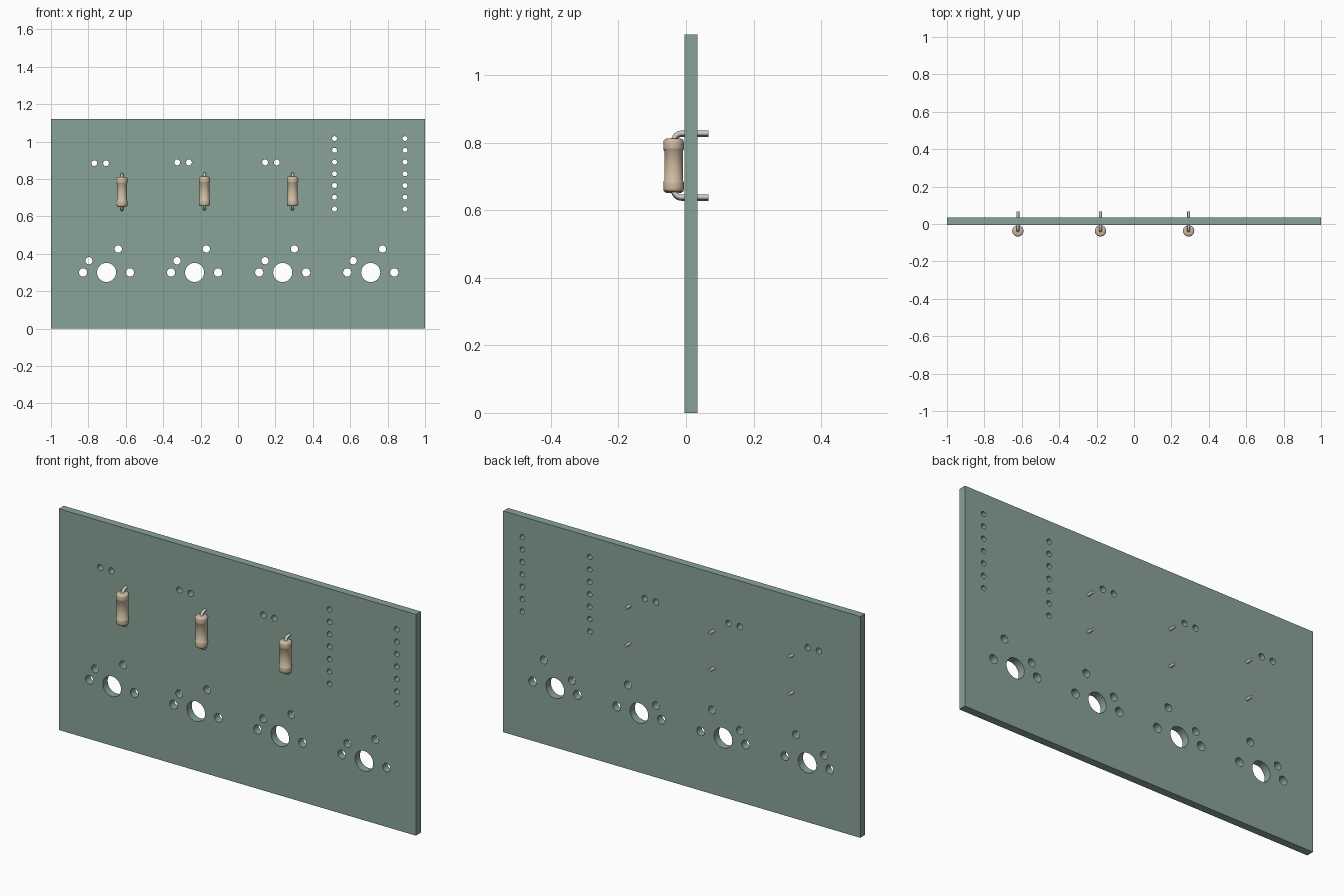
import bpy, bmesh
from math import pi, sin, cos, radians
from mathutils import Matrix, Vector

if "Cube" in bpy.data.objects:
    bpy.data.objects.remove(bpy.data.objects["Cube"])

MM = 2 / 80.9          # model units per millimetre of real board
PITCH = 19.05 * MM     # spacing between key positions
GRID = 2.54 * MM       # spacing between pins
FRONT, BACK, HEIGHT = -0.005, 0.034, 1.12


def material(name, rgb):
    m = bpy.data.materials.new(name)
    m.diffuse_color = (*rgb, 1)
    m.use_nodes = True
    m.node_tree.nodes["Principled BSDF"].inputs["Base Color"].default_value = m.diffuse_color
    return m


green = material("board_green", (0.25, 0.37, 0.31))
tan = material("ceramic_tan", (0.62, 0.50, 0.36))


def mesh_object(name, bm, mat=None):
    bmesh.ops.recalc_face_normals(bm, faces=bm.faces)
    me = bpy.data.meshes.new(name)
    bm.to_mesh(me)
    bm.free()
    ob = bpy.data.objects.new(name, me)
    bpy.context.collection.objects.link(ob)
    if mat:
        me.materials.append(mat)
    return ob


def activate(ob):
    bpy.ops.object.select_all(action='DESELECT')
    ob.select_set(True)
    bpy.context.view_layer.objects.active = ob


def smooth(ob, angle=35):
    activate(ob)
    bpy.ops.object.shade_smooth_by_angle(angle=radians(angle))


# Hole layout: (x, z, radius)
holes = []
for i in range(4):                       # switch sockets
    cx, cz = -0.703 + i * PITCH, 0.30
    holes += [(cx, cz, 0.051),
              (cx - 2 * GRID, cz, 0.022), (cx + 2 * GRID, cz, 0.022),
              (cx - 1.5 * GRID, cz + GRID, 0.0195), (cx + GRID, cz + 2 * GRID, 0.0195)]
for x, z in ((-0.737, 0.884), (-0.294, 0.888), (0.176, 0.888)):   # pin pairs
    holes += [(x + s * GRID / 2, z, 0.0155) for s in (-1, 1)]
for x in (0.516, 0.893):                 # header rows
    holes += [(x, 0.639 + k * GRID, 0.013) for k in range(7)]

# Board with all holes cut through
bm = bmesh.new()
bmesh.ops.create_cube(bm, size=1, matrix=Matrix.Translation((0, (FRONT + BACK) / 2, HEIGHT / 2))
                      @ Matrix.Diagonal((2, BACK - FRONT, HEIGHT, 1)))
board = mesh_object("circuit_board", bm, green)

bm = bmesh.new()
for x, z, r in holes:
    bmesh.ops.create_cone(bm, cap_ends=True, segments=32, radius1=r, radius2=r, depth=0.2,
                          matrix=Matrix.Translation((x, 0, z)) @ Matrix.Rotation(pi / 2, 4, 'X'))
cutter = mesh_object("hole_cutter", bm, green)
cutter.hide_render = True
mod = board.modifiers.new("holes", 'BOOLEAN')
mod.operation, mod.solver, mod.object = 'DIFFERENCE', 'EXACT', cutter
activate(board)
bpy.ops.object.modifier_apply(modifier=mod.name)
bpy.data.objects.remove(cutter)
smooth(board)


# Resistor body: lathed profile, mirrored about its middle
def resistor_body(name, loc):
    half = [(0, 0.079), (0.020, 0.079), (0.025, 0.0775), (0.029, 0.074), (0.0302, 0.069),
            (0.0302, 0.050), (0.0295, 0.0475), (0.0272, 0.045)]
    profile = half + [(r, -z) for r, z in reversed(half)]
    bm = bmesh.new()
    vs = [bm.verts.new((r, 0, z)) for r, z in profile]
    es = [bm.edges.new(p) for p in zip(vs, vs[1:])]
    bmesh.ops.spin(bm, geom=vs + es, axis=(0, 0, 1), cent=(0, 0, 0), angle=2 * pi, steps=32)
    bmesh.ops.remove_doubles(bm, verts=bm.verts, dist=1e-5)
    ob = mesh_object(name, bm, tan)
    ob.location = loc
    smooth(ob, 50)


# Lead wire: one bent U running through the body and out of the back
def resistor_lead(name, loc):
    reach, bend, tip = 0.0945, 0.024, 0.067 - loc[1]
    top = [(tip, reach)]
    for k in range(9):
        a = pi / 2 * k / 8
        top.append((bend - bend * sin(a), reach - bend + bend * cos(a)))
    path = top + [(y, -z) for y, z in reversed(top)]
    cu = bpy.data.curves.new(name, 'CURVE')
    cu.dimensions = '3D'
    cu.bevel_depth, cu.bevel_resolution, cu.use_fill_caps = 0.0078, 4, True
    sp = cu.splines.new('POLY')
    sp.points.add(len(path) - 1)
    for p, (y, z) in zip(sp.points, path):
        p.co = (0, y, z, 1)
    ob = bpy.data.objects.new(name, cu)
    bpy.context.collection.objects.link(ob)
    ob.location = loc
    activate(ob)
    bpy.ops.object.convert(target='MESH')
    smooth(bpy.context.object)


for i, (x, z) in enumerate(((-0.621, 0.730), (-0.179, 0.733), (0.292, 0.733)), 1):
    resistor_body(f"resistor_body_{i}", Vector((x, -0.0368, z)))
    resistor_lead(f"resistor_lead_{i}", Vector((x, -0.0368, z)))
